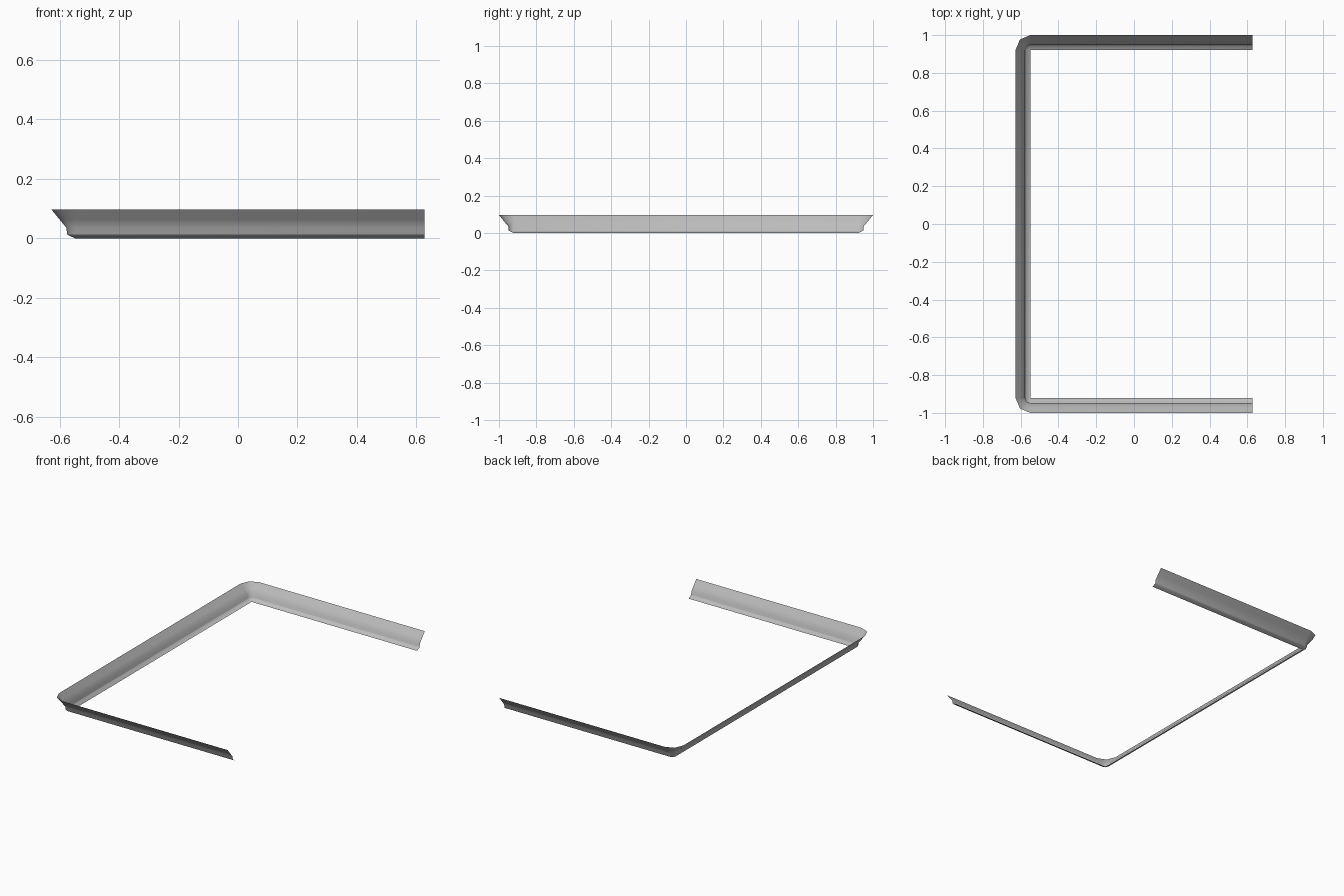
import bpy
import bmesh
import math

cube = bpy.data.objects.get("Cube")
if cube:
    bpy.data.objects.remove(cube, do_unlink=True)

# Satin grey finish
grey = bpy.data.materials.new("satin grey")
grey.use_nodes = True
colour = (0.5, 0.5, 0.5, 1)
grey.diffuse_color = colour
grey.node_tree.nodes["Principled BSDF"].inputs["Base Color"].default_value = colour

# Moulding section: (reach outward from the inner lip, height)
section = [(0.0, 0.0), (0.024, 0.011), (0.027, 0.015),
           (0.029, 0.035), (0.052, 0.063), (0.079, 0.096)]
END_X, CORNER_X, CORNER_Y = 0.627, -0.548, 0.921

# Path stations: (x, y, outward angle), a U with two-step rounded corners
stations = [(END_X, -CORNER_Y, 270)]
stations += [(CORNER_X, -CORNER_Y, a) for a in (270, 225, 180)]
stations += [(CORNER_X, CORNER_Y, a) for a in (180, 135, 90)]
stations += [(END_X, CORNER_Y, 90)]

# Sweep the thin section along the path
bm = bmesh.new()
rows = []
for x, y, angle in stations:
    a = math.radians(angle)
    rows.append([bm.verts.new((x + r * math.cos(a), y + r * math.sin(a), z))
                 for r, z in section])
for near, far in zip(rows, rows[1:]):
    for i in range(len(section) - 1):
        bm.faces.new((near[i], near[i + 1], far[i + 1], far[i]))
bmesh.ops.remove_doubles(bm, verts=bm.verts, dist=0.0001)
bm.normal_update()

mesh = bpy.data.meshes.new("trim_moulding")
bm.to_mesh(mesh)
bm.free()
mesh.materials.append(grey)
trim = bpy.data.objects.new("trim_moulding", mesh)
bpy.context.collection.objects.link(trim)

# Smooth the cove and corners, keep the step lines crisp
bpy.ops.object.select_all(action='DESELECT')
trim.select_set(True)
bpy.context.view_layer.objects.active = trim
bpy.ops.object.shade_smooth_by_angle(angle=math.radians(38))
